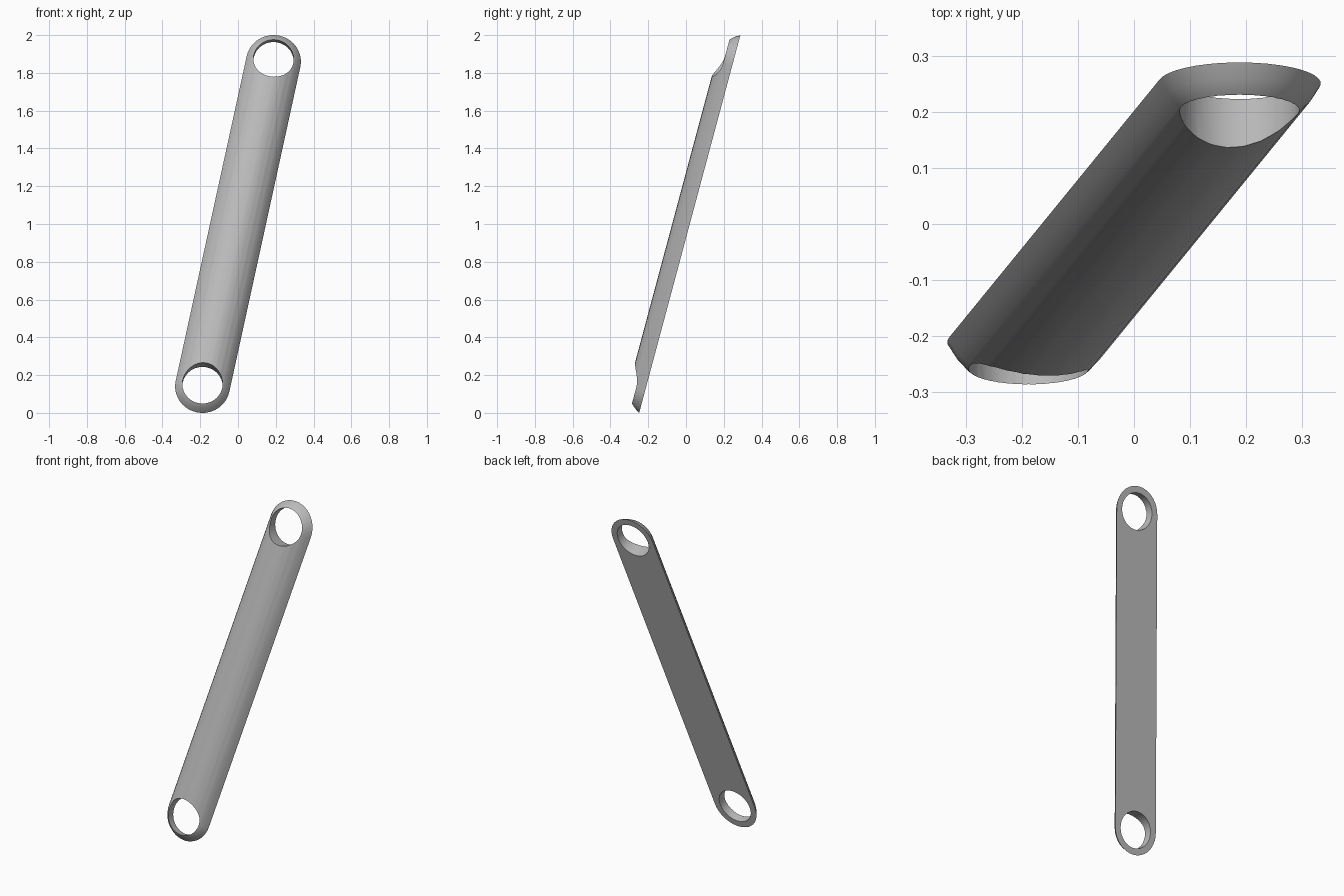
import bpy, bmesh
from math import sin, cos, pi, radians, asin, atan2, hypot
from mathutils import Matrix, Vector

cube = bpy.data.objects.get("Cube")
if cube:
    bpy.data.objects.remove(cube, do_unlink=True)

TILT = radians(15)         # lean of the flat back
HALF_W, RISE = 0.145, 0.09  # half width and height of the domed face
HOLE_R = 0.107
END_X, END_V = 0.188, 0.86 / cos(TILT)
HALF_LEN = hypot(END_X, END_V)
SLANT = -atan2(END_X, END_V)
RINGS, CAP = 6, 20

mat = bpy.data.materials.new("plain grey")
mat.use_nodes = True
grey = (0.5, 0.5, 0.5, 1)
mat.diffuse_color = grey
mat.node_tree.nodes["Principled BSDF"].inputs["Base Color"].default_value = grey

# Local frame: y along the bar, z out of the domed face, z = 0 on the flat back
place = (Matrix.Translation((0, 0.02, 1))
         @ Matrix.Rotation(pi / 2 - TILT, 4, 'X')
         @ Matrix.Rotation(SLANT, 4, 'Z'))


def make_object(name, bm):
    bmesh.ops.recalc_face_normals(bm, faces=bm.faces[:])
    mesh = bpy.data.meshes.new(name)
    bm.to_mesh(mesh)
    bm.free()
    mesh.materials.append(mat)
    obj = bpy.data.objects.new(name, mesh)
    obj.matrix_world = place
    bpy.context.collection.objects.link(obj)
    return obj


def ring(bm, radius, height):
    """Round-ended loop around the bar."""
    verts = []
    for side in (1, -1):
        for i in range(CAP + 1):
            a = pi * i / CAP
            verts.append(bm.verts.new((side * radius * cos(a),
                                       side * (HALF_LEN + radius * sin(a)), height)))
    return verts


# Bar: flat back with a circular-arc dome that rolls around both ends
arc_r = (HALF_W ** 2 + RISE ** 2) / (2 * RISE)
edge = asin(HALF_W / arc_r)
bm = bmesh.new()
loops = []
for k in range(RINGS + 1):
    a = edge * (1 - k / RINGS)
    loops.append(ring(bm, arc_r * sin(a), RISE - arc_r * (1 - cos(a))))
bm.faces.new(loops[0])
for low, high in zip(loops, loops[1:]):
    for i in range(len(low)):
        j = (i + 1) % len(low)
        bm.faces.new((low[i], low[j], high[j], high[i]))
bmesh.ops.remove_doubles(bm, verts=bm.verts[:], dist=1e-5)
bar = make_object("link_bar", bm)

# Round holes through both ends
bm = bmesh.new()
for side in (1, -1):
    bmesh.ops.create_cone(bm, cap_ends=True, segments=32, radius1=HOLE_R, radius2=HOLE_R,
                          depth=0.5, matrix=Matrix.Translation((0, side * HALF_LEN, 0)))
cutter = make_object("hole_cutter", bm)
cutter.hide_render = True

cut = bar.modifiers.new("holes", 'BOOLEAN')
cut.operation = 'DIFFERENCE'
cut.solver = 'EXACT'
cut.object = cutter

bpy.ops.object.select_all(action='DESELECT')
bpy.context.view_layer.objects.active = bar
bar.select_set(True)
bpy.ops.object.modifier_apply(modifier=cut.name)
bpy.data.objects.remove(cutter, do_unlink=True)
bpy.ops.object.shade_smooth_by_angle(angle=radians(30))
